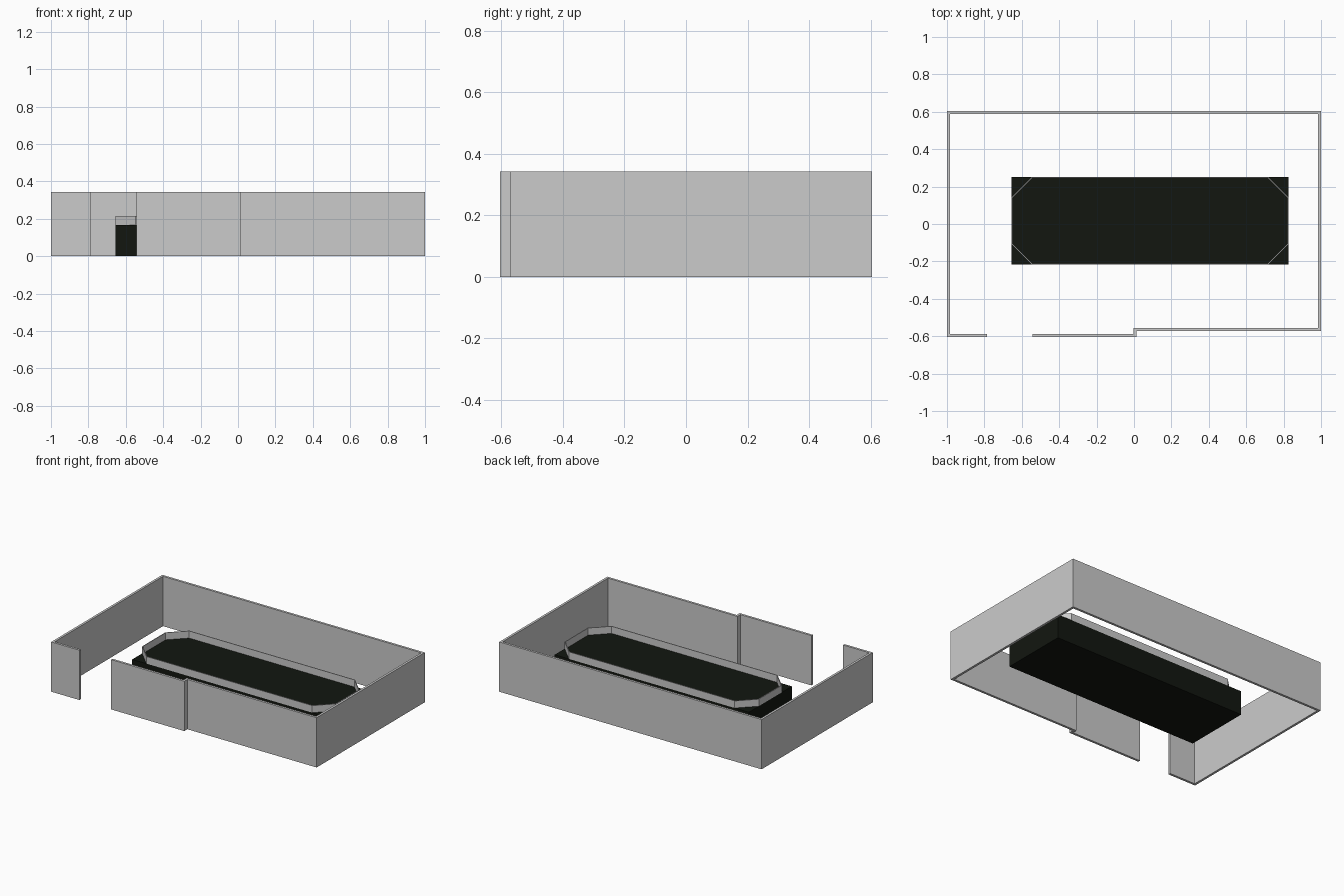
import bpy, bmesh
from mathutils import Vector

if "Cube" in bpy.data.objects:
    bpy.data.objects.remove(bpy.data.objects["Cube"])


def ribbon(name, path, thick, z0, z1, closed=False):
    """Extrude a plan outline into an upright wall, thickened to the right of the path with mitred corners."""
    pts = [Vector(p) for p in path]
    n = len(pts)

    def normal(a, b):
        d = (b - a).normalized()
        return Vector((d.y, -d.x))

    inner = []
    for i, p in enumerate(pts):
        ns = []
        if closed or i > 0:
            ns.append(normal(pts[i - 1], p))
        if closed or i < n - 1:
            ns.append(normal(p, pts[(i + 1) % n]))
        m = sum(ns, Vector((0, 0))).normalized()
        inner.append(p + m * (thick / m.dot(ns[0])))

    bm = bmesh.new()
    rings = [[bm.verts.new((*p, z)) for z in (z0, z1) for p in (o, q)]
             for o, q in zip(pts, inner)]
    for i in range(n if closed else n - 1):
        a, b = rings[i], rings[(i + 1) % n]
        for j, k in ((0, 1), (1, 3), (3, 2), (2, 0)):
            bm.faces.new((a[j], a[k], b[k], b[j]))
    if not closed:
        for r in (rings[0], rings[-1]):
            bm.faces.new((r[0], r[1], r[3], r[2]))
    bmesh.ops.recalc_face_normals(bm, faces=bm.faces)
    me = bpy.data.meshes.new(name)
    bm.to_mesh(me)
    bm.free()
    ob = bpy.data.objects.new(name, me)
    bpy.context.collection.objects.link(ob)
    return ob


# Enclosing wall, open at the doorway and stepped at the front
ribbon("room_wall",
       [(-0.785, -0.605), (-1, -0.605), (-1, 0.605), (1, 0.605), (1, -0.572),
        (0.014, -0.572), (0.014, -0.605), (-0.543, -0.605)],
       0.016, 0, 0.343)

# Solid dark plinth
X0, X1, Y0, Y1, TOP = -0.655, 0.825, -0.216, 0.251, 0.166
bpy.ops.mesh.primitive_cube_add(size=1, location=((X0 + X1) / 2, (Y0 + Y1) / 2, TOP / 2))
plinth = bpy.context.object
plinth.name = "plinth"
plinth.scale = (X1 - X0, Y1 - Y0, TOP)
dark = bpy.data.materials.new("dark")
dark.diffuse_color = (0.006, 0.008, 0.005, 1)
dark.use_nodes = True
dark.node_tree.nodes["Principled BSDF"].inputs["Base Color"].default_value = dark.diffuse_color
plinth.data.materials.append(dark)

# Thin octagonal rim standing on the plinth
C = 0.108
ribbon("rim",
       [(X0, Y0 + C), (X0, Y1 - C), (X0 + C, Y1), (X1 - C, Y1),
        (X1, Y1 - C), (X1, Y0 + C), (X1 - C, Y0), (X0 + C, Y0)],
       0.005, TOP, 0.215, closed=True)
